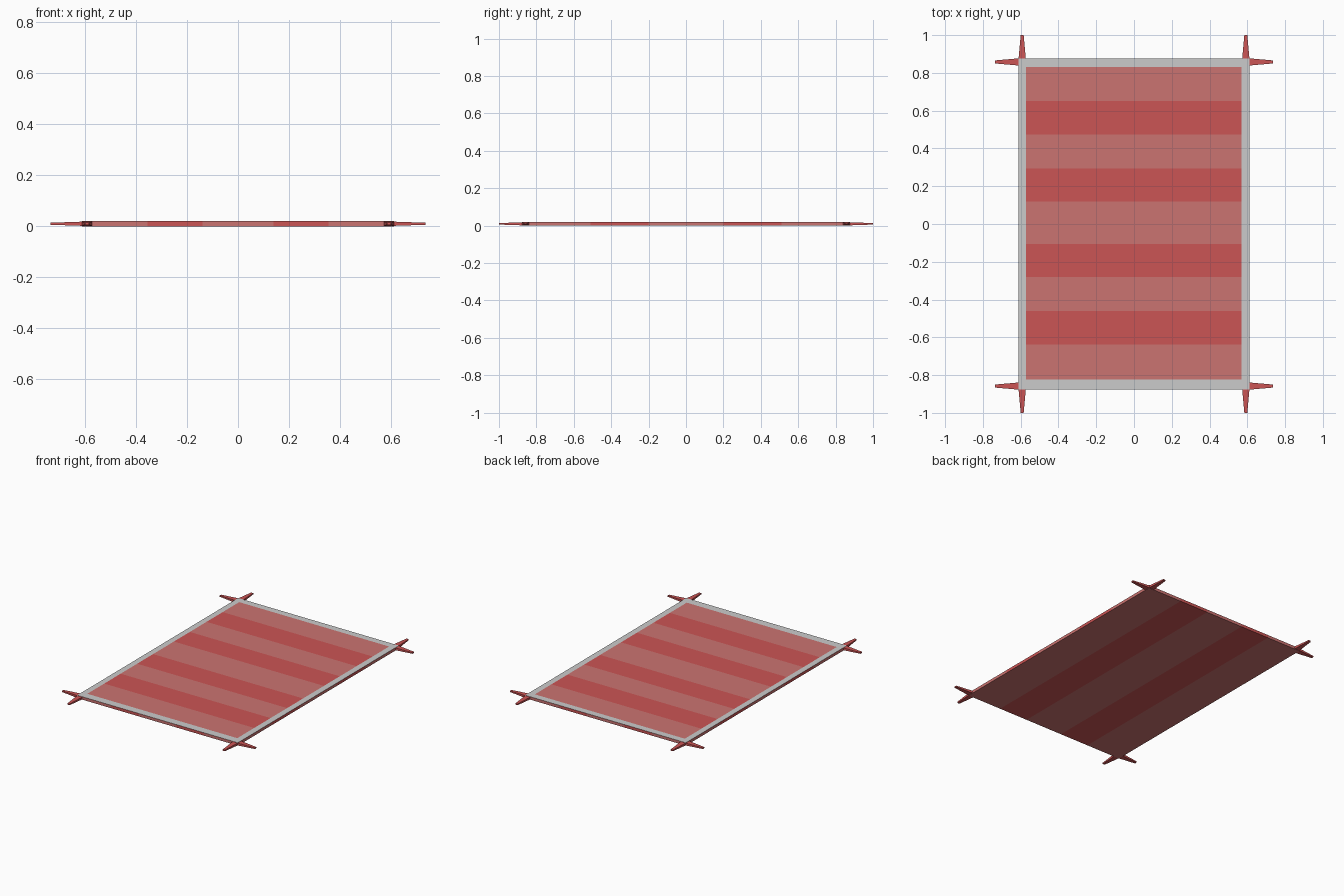
import bpy, bmesh

if "Cube" in bpy.data.objects:
    bpy.data.objects.remove(bpy.data.objects["Cube"])

def material(name, rgb):
    m = bpy.data.materials.new(name)
    m.diffuse_color = (*rgb, 1)
    m.use_nodes = True
    m.node_tree.nodes["Principled BSDF"].inputs["Base Color"].default_value = m.diffuse_color
    return m

PINK = material("faded red", (0.60, 0.172, 0.165))
RED = material("red", (0.60, 0.09, 0.09))
GREY = material("light grey", (0.60, 0.60, 0.60))

HX, HY, H = 0.612, 0.876, 0.02      # half width, half length, thickness

def make_object(name, bm, mats):
    me = bpy.data.meshes.new(name)
    bm.to_mesh(me)
    bm.free()
    for m in mats:
        me.materials.append(m)
    ob = bpy.data.objects.new(name, me)
    bpy.context.collection.objects.link(ob)
    return ob

def strips(bm, cuts, corners):
    """Row of quads along cuts, alternating pink and red; corners(a, b) gives the quad."""
    for i, (a, b) in enumerate(zip(cuts, cuts[1:])):
        f = bm.faces.new([bm.verts.new(c) for c in corners(a, b)])
        f.material_index = i % 2

# Rug slab: striped sides and striped underside
bm = bmesh.new()
x_cuts = [-HX, -0.355, -0.14, 0.14, 0.355, HX]
y_cuts = [-HY, -0.51, -0.20, 0.20, 0.51, HY]
strips(bm, x_cuts, lambda a, b: [(a, -HY, 0), (b, -HY, 0), (b, -HY, H), (a, -HY, H)])
strips(bm, x_cuts, lambda a, b: [(b, HY, 0), (a, HY, 0), (a, HY, H), (b, HY, H)])
strips(bm, y_cuts, lambda a, b: [(HX, a, 0), (HX, b, 0), (HX, b, H), (HX, a, H)])
strips(bm, y_cuts, lambda a, b: [(-HX, b, 0), (-HX, a, 0), (-HX, a, H), (-HX, b, H)])
strips(bm, x_cuts, lambda a, b: [(a, HY, 0), (b, HY, 0), (b, -HY, 0), (a, -HY, 0)])

# Top: grey border around nine bands across the rug
xs = [-HX, -0.572, 0.57, HX]
ys = [-HY, -0.822, -0.638, -0.46, -0.28, -0.107, 0.12, 0.293, 0.475, 0.65, 0.83, HY]
for i in range(3):
    for j in range(len(ys) - 1):
        quad = [(xs[i], ys[j]), (xs[i + 1], ys[j]), (xs[i + 1], ys[j + 1]), (xs[i], ys[j + 1])]
        f = bm.faces.new([bm.verts.new((x, y, H)) for x, y in quad])
        border = i != 1 or j in (0, len(ys) - 2)
        f.material_index = 2 if border else (j + 1) % 2
bmesh.ops.remove_doubles(bm, verts=bm.verts, dist=1e-5)
make_object("rug", bm, [PINK, RED, GREY])

# Corner tassels: tapered square spikes, one along x and one along y per corner
def tassel(name, axis, sx, sy):
    start, end = (0.60, 0.735) if axis == 0 else (0.865, 1.0)
    across = 0.858 if axis == 0 else 0.592
    bm = bmesh.new()
    rings = []
    for d, w, t in ((start, 0.020, 0.0085), (end, 0.008, 0.004)):
        ring = []
        for u, v in ((-1, -1), (1, -1), (1, 1), (-1, 1)):
            p = (d, across + u * w) if axis == 0 else (across + u * w, d)
            ring.append(bm.verts.new((sx * p[0], sy * p[1], H / 2 + v * t)))
        rings.append(ring)
    a, b = rings
    bm.faces.new(a)
    bm.faces.new(b)
    for k in range(4):
        n = (k + 1) % 4
        bm.faces.new((a[k], a[n], b[n], b[k]))
    bmesh.ops.recalc_face_normals(bm, faces=bm.faces)
    make_object(name, bm, [RED])

for sx, side in ((-1, "left"), (1, "right")):
    for sy, end in ((-1, "front"), (1, "back")):
        tassel(f"side_tassel_{end}_{side}", 0, sx, sy)
        tassel(f"end_tassel_{end}_{side}", 1, sx, sy)
